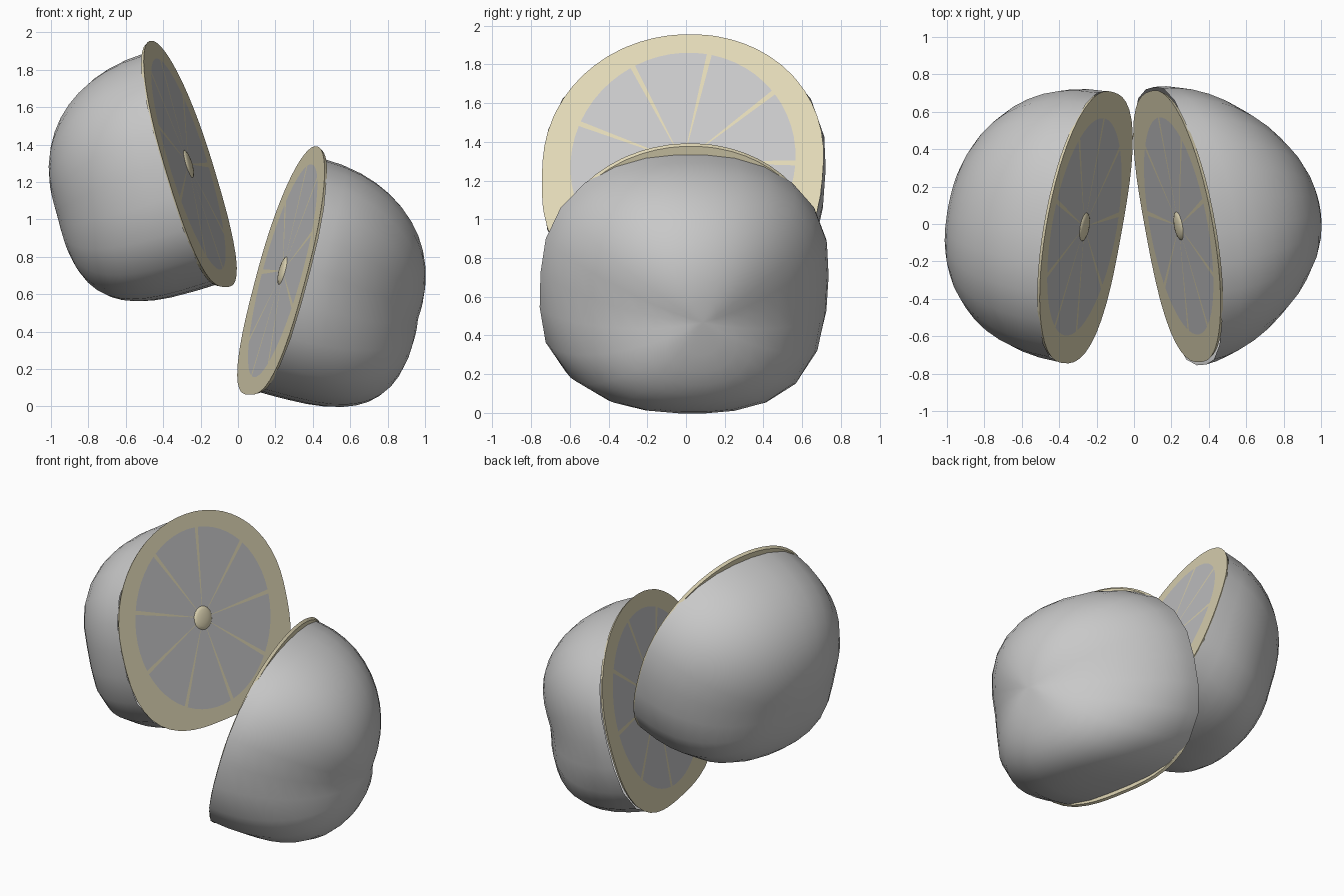
import bpy, bmesh, math
from mathutils import Vector

if "Cube" in bpy.data.objects:
    bpy.data.objects.remove(bpy.data.objects["Cube"])

N = 26  # sides around the rind


def material(name, rgb):
    m = bpy.data.materials.new(name)
    m.diffuse_color = (*rgb, 1)
    m.use_nodes = True
    m.node_tree.nodes["Principled BSDF"].inputs["Base Color"].default_value = m.diffuse_color
    return m


RIND = material("grey rind", (0.58, 0.58, 0.58))
FLESH = material("grey flesh", (0.58, 0.58, 0.59))
PITH = material("cream pith", (0.77, 0.70, 0.48))


def make_frame(center, normal):
    """Maps (side, up, out of cut face) to world space."""
    c, n = Vector(center), Vector(normal).normalized()
    up = (Vector((0, 0, 1)) - n * n.z).normalized()
    side = n.cross(up)
    if side.y < 0:
        side.negate()
    return lambda s, u, d: c + side * s + up * u + n * d


def finish(bm, name, mats, smooth=None):
    bmesh.ops.recalc_face_normals(bm, faces=bm.faces)
    me = bpy.data.meshes.new(name)
    bm.to_mesh(me)
    bm.free()
    for m in mats:
        me.materials.append(m)
    ob = bpy.data.objects.new(name, me)
    bpy.context.collection.objects.link(ob)
    if smooth:
        bpy.ops.object.select_all(action='DESELECT')
        ob.select_set(True)
        bpy.context.view_layer.objects.active = ob
        bpy.ops.object.shade_smooth_by_angle(angle=math.radians(smooth))


def loft(bm, rings, tip):
    """Skin the rings and close the last one to a tip point."""
    rows = [[bm.verts.new(p) for p in r] for r in rings]
    n = len(rows[0])
    for a, b in zip(rows, rows[1:]):
        for i in range(n):
            bm.faces.new((a[i], a[(i + 1) % n], b[(i + 1) % n], b[i]))
    t = bm.verts.new(tip)
    fan = [bm.faces.new((rows[-1][i], rows[-1][(i + 1) % n], t)) for i in range(n)]
    return rows, fan


def outline(t, side, top, bottom, p_top, p_bottom):
    """Radius of the cross-section: round on top, squarer below."""
    c, s = abs(math.cos(t)), math.sin(t)
    h, p = (top, p_top) if s > 0 else (bottom, p_bottom)
    return ((c / side) ** p + (abs(s) / h) ** p) ** (-1 / p)


ANGLES = [2 * math.pi * i / N for i in range(N)]


def fruit_half(label, center, normal, side_p, side_r, depth):
    at = make_frame(center, normal)

    def polar(r, t, d):
        return at(r * math.cos(t), r * math.sin(t), d)

    # domed rind whose pole sags down and forward
    def dome_point(t, phi):
        s = math.sin(t)
        p = side_p + ((3.1 if s < 0 else 2.45) - side_p) * s * s
        r = outline(t, side_r, 0.635, 0.655, 2.3, 3.1) * math.cos(phi) ** (2 / p)
        k = math.sin(phi) ** (2 / p)
        return at(r * math.cos(t) - 0.035 * k * k,
                  r * s - 0.06 * k * k, -0.005 - depth * k)

    bm = bmesh.new()
    steps = 12
    loft(bm, [[dome_point(t, math.pi / 2 * k / steps) for t in ANGLES]
              for k in range(steps)], at(-0.035, -0.06, -0.005 - depth))
    finish(bm, label + "_rind", [RIND], 60)

    # cut face: pith rim with nine flesh wedges and tapering membranes
    arcs = [math.radians(40 * w + 1.3 + 37.4 * k / 6 - 0.5)
            for w in range(9) for k in range(7)]

    def rim(k, d):
        return [polar(k * outline(t, 0.737, 0.69, 0.687, 2.05, 2.8), t, d)
                for t in arcs]

    bm = bmesh.new()
    rows, fan = loft(bm, [rim(0.985, -0.015), rim(1, 0.003),
                          [polar(0.59, t, 0.003) for t in arcs]], at(0, 0, 0.003))
    bm.faces.new(rows[0])
    for i, f in enumerate(fan):
        f.material_index = 0 if i % 7 == 6 else 1
    finish(bm, label + "_cut_face", [PITH, FLESH])

    # flattened core button
    bm = bmesh.new()
    bmesh.ops.create_uvsphere(bm, u_segments=16, v_segments=8, radius=1)
    for v in bm.verts:
        v.co = at(v.co.x * 0.08, v.co.y * 0.08, v.co.z * 0.02)
    finish(bm, label + "_core", [PITH], 60)


fruit_half("left_half", (-0.268, -0.015, 1.295), (1, -0.18, 0.31),
           2.15, 0.735, 0.735)
fruit_half("right_half", (0.242, -0.01, 0.725), (-1, -0.185, 0.275),
           1.65, 0.755, 0.76)
